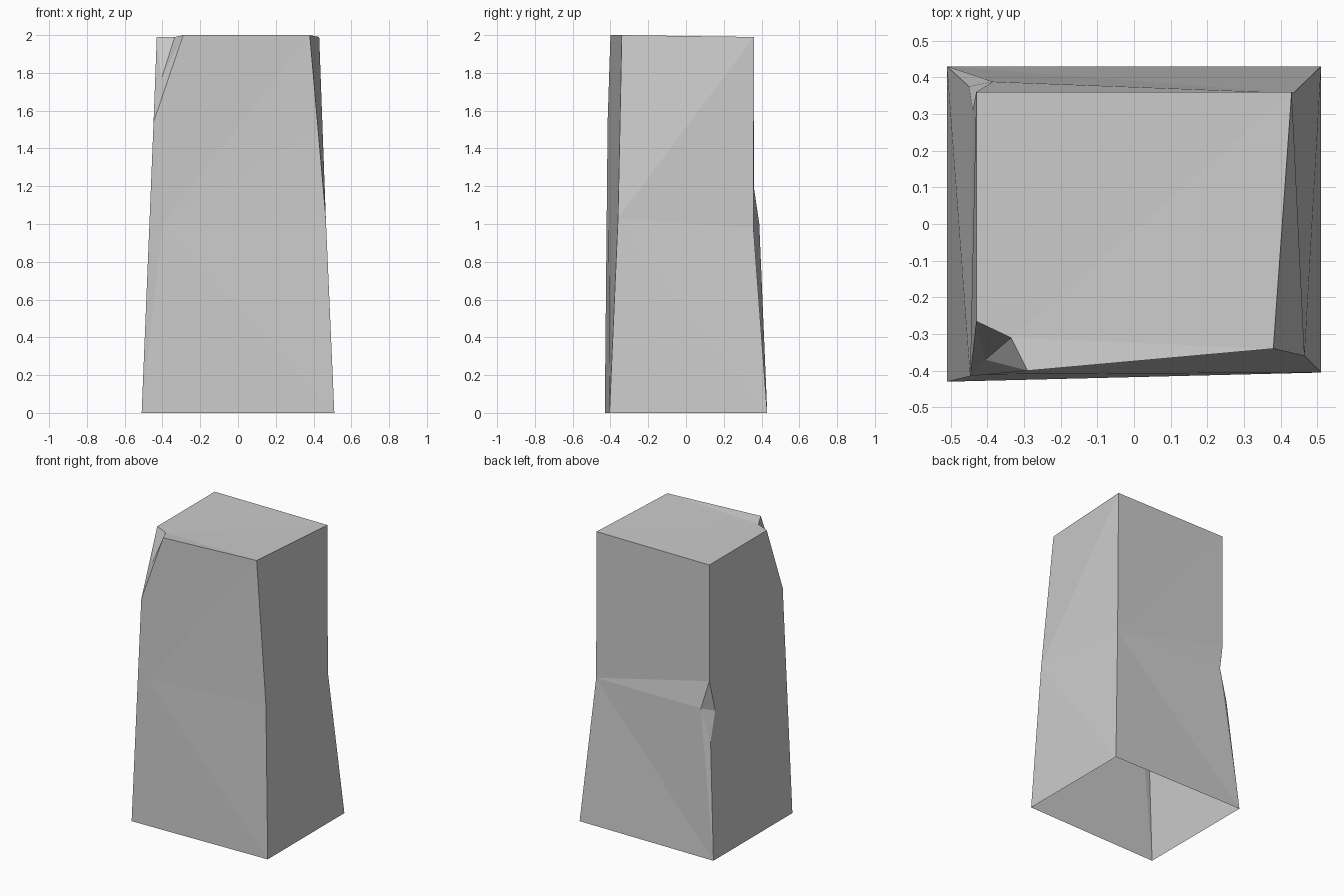
import bpy
import bmesh

default = bpy.data.objects.get("Cube")
if default:
    bpy.data.objects.remove(default, do_unlink=True)

# One flat stone colour
stone = bpy.data.materials.new("stone_grey")
stone.use_nodes = True
colour = (0.6, 0.6, 0.6, 1)
stone.diffuse_color = colour
bsdf = next(n for n in stone.node_tree.nodes if n.type == "BSDF_PRINCIPLED")
bsdf.inputs["Base Color"].default_value = colour
bsdf.inputs["Roughness"].default_value = 0.9

# Corners of the tapered block
points = {
    "base_fl": (-0.51, -0.43, 0), "base_fr": (0.51, -0.405, 0),
    "base_br": (0.51, 0.43, 0), "base_bl": (-0.51, 0.43, 0),
    "top_fr": (0.38, -0.34, 2), "top_br": (0.43, 0.36, 1.99),
    "top_bl": (-0.43, 0.36, 1.99),
    # Bends in the walls
    "bend_front": (-0.4, -0.41, 1), "bend_fr": (0.465, -0.36, 1.03),
    "upper_fr": (0.424, -0.35, 1.5), "bend_br": (0.435, 0.357, 0.98),
    # Broken top corner
    "chip_side": (-0.43, -0.265, 1.99), "chip_rim": (-0.335, -0.31, 1.99),
    "chip_front": (-0.29, -0.4, 2), "chip_mid": (-0.405, -0.37, 1.77),
    "chip_low": (-0.447, -0.415, 1.54),
    # Notch in the back edge
    "notch_top": (-0.43, 0.36, 1.19), "notch_mid": (-0.385, 0.388, 1),
    "notch_in": (-0.44, 0.31, 0.97), "notch_low": (-0.45, 0.375, 0.78),
}

bm = bmesh.new()
verts = {name: bm.verts.new(p) for name, p in points.items()}


def fan(hub, ring):
    """Join a hub corner to each step of its surrounding ring."""
    names = ring.split()
    for a, b in zip(names, names[1:]):
        bm.faces.new((verts[hub], verts[a], verts[b]))


# Walls
fan("bend_front", "base_fl base_fr bend_fr upper_fr top_fr chip_front chip_low base_fl")
fan("bend_fr", "base_fr base_br bend_br top_br upper_fr")
fan("top_br", "top_fr upper_fr")
fan("bend_br", "base_br base_bl notch_mid notch_top top_bl top_br")
fan("chip_low", "chip_side top_bl notch_top notch_in notch_low base_bl base_fl")

# Top, broken corner and notch (the underside stays open)
fan("chip_rim", "chip_front top_fr top_br top_bl chip_side")
fan("chip_mid", "chip_side chip_low chip_front chip_rim chip_side")
fan("notch_mid", "base_bl notch_low notch_in notch_top")

mesh = bpy.data.meshes.new("stone_pillar")
bm.to_mesh(mesh)
bm.free()
mesh.materials.append(stone)
pillar = bpy.data.objects.new("stone_pillar", mesh)
bpy.context.collection.objects.link(pillar)
